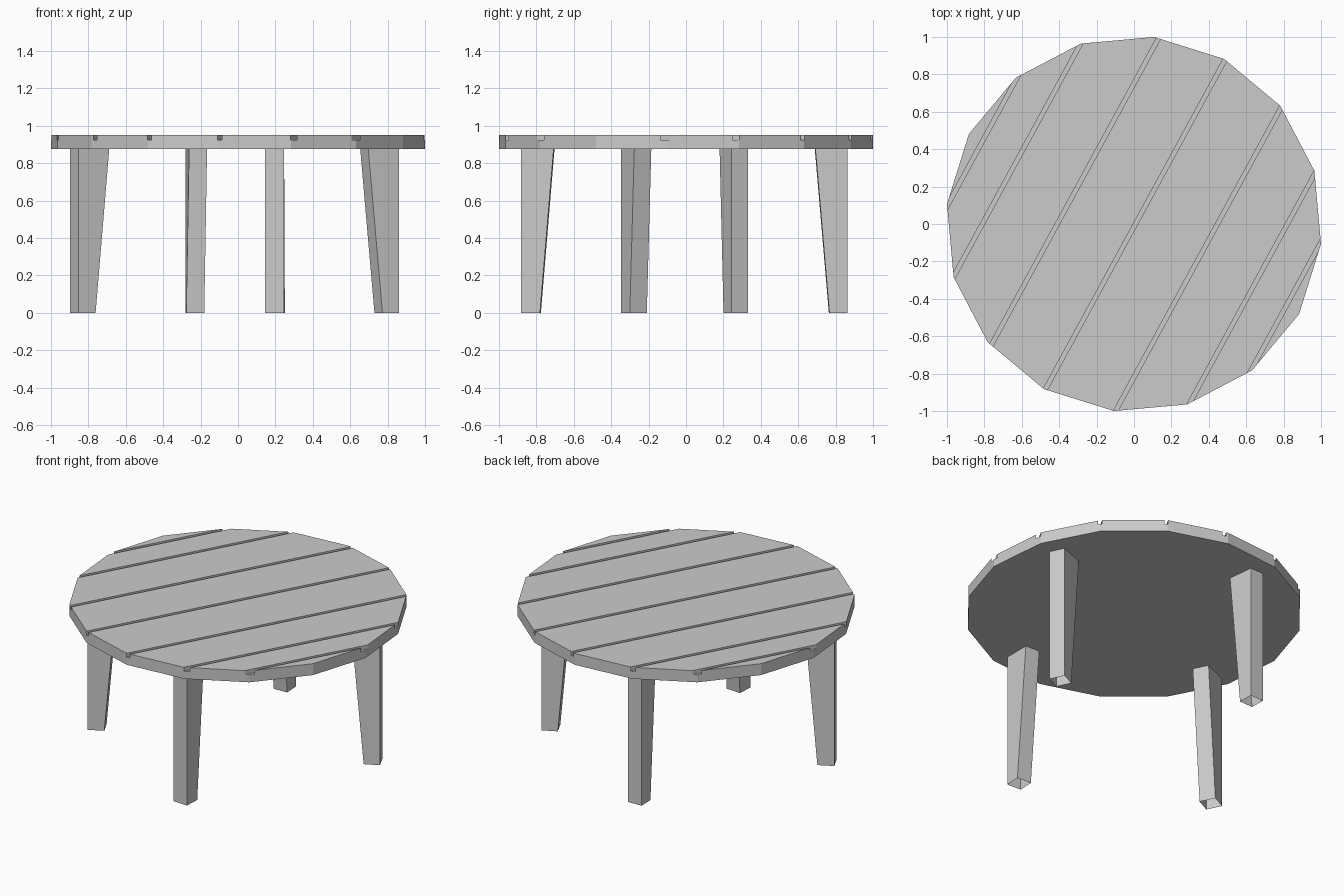
import bpy, bmesh
from math import radians, cos, sin
from mathutils import Matrix, Vector

if "Cube" in bpy.data.objects:
    bpy.data.objects.remove(bpy.data.objects["Cube"])

PLANK = radians(61.4)      # direction of the planks
Z0, Z1 = 0.875, 0.95       # underside and upper face of the top


def add_object(name, bm):
    mesh = bpy.data.meshes.new(name)
    bm.to_mesh(mesh)
    bm.free()
    ob = bpy.data.objects.new(name, mesh)
    bpy.context.collection.objects.link(ob)
    return ob


# Sixteen-sided table top, one corner pointing along the planks
bm = bmesh.new()
bmesh.ops.create_cone(
    bm, cap_ends=True, segments=16, radius1=1.0055, radius2=1.0055, depth=Z1 - Z0,
    matrix=Matrix.Translation((0, 0, (Z0 + Z1) / 2)) @ Matrix.Rotation(PLANK, 4, 'Z'))
table_top = add_object("table_top", bm)

# Shallow grooves between the planks
bm = bmesh.new()
across = Vector((sin(PLANK), -cos(PLANK), 0))
for offset in (-0.923, -0.712, -0.36, 0.007, 0.392, 0.72, 0.924):
    place = Matrix.Translation(across * offset + Vector((0, 0, Z1)))
    bmesh.ops.create_cube(
        bm, size=1,
        matrix=place @ Matrix.Rotation(PLANK, 4, 'Z') @ Matrix.Diagonal((2.4, 0.022, 0.052, 1)))
cutter = add_object("groove_cutter", bm)
cutter.hide_render = True
cutter.hide_set(True)
cut = table_top.modifiers.new("grooves", 'BOOLEAN')
cut.operation = 'DIFFERENCE'
cut.solver = 'EXACT'
cut.object = cutter


# Legs: square open tubes, outer face upright, inner face leaning inwards
def add_leg(name, centre, outward, size, lean):
    bm = bmesh.new()
    turn = Matrix.Rotation(radians(outward), 4, 'Z')
    h = size / 2
    low, high = [], []
    for x, y in ((h, -h), (h, h), (-h, h), (-h, -h)):
        p = turn @ Vector((x, y, 0)) + Vector((*centre, 0))
        q = p + Vector((0, 0, Z0))
        if x < 0:
            q += Vector((*lean, 0))
        low.append(bm.verts.new(p))
        high.append(bm.verts.new(q))
    for i in range(4):
        j = (i + 1) % 4
        bm.faces.new((low[i], low[j], high[j], high[i]))
    return add_object(name, bm)


add_leg("front_leg", (0.198, -0.828), -93, 0.100, (-0.004, 0.073))
add_leg("back_leg", (-0.23, 0.813), 92, 0.096, (0.015, -0.075))
add_leg("right_leg", (0.795, 0.266), 26, 0.098, (-0.076, -0.021))
add_leg("left_leg", (-0.83, -0.278), 207, 0.102, (0.073, 0.024))
